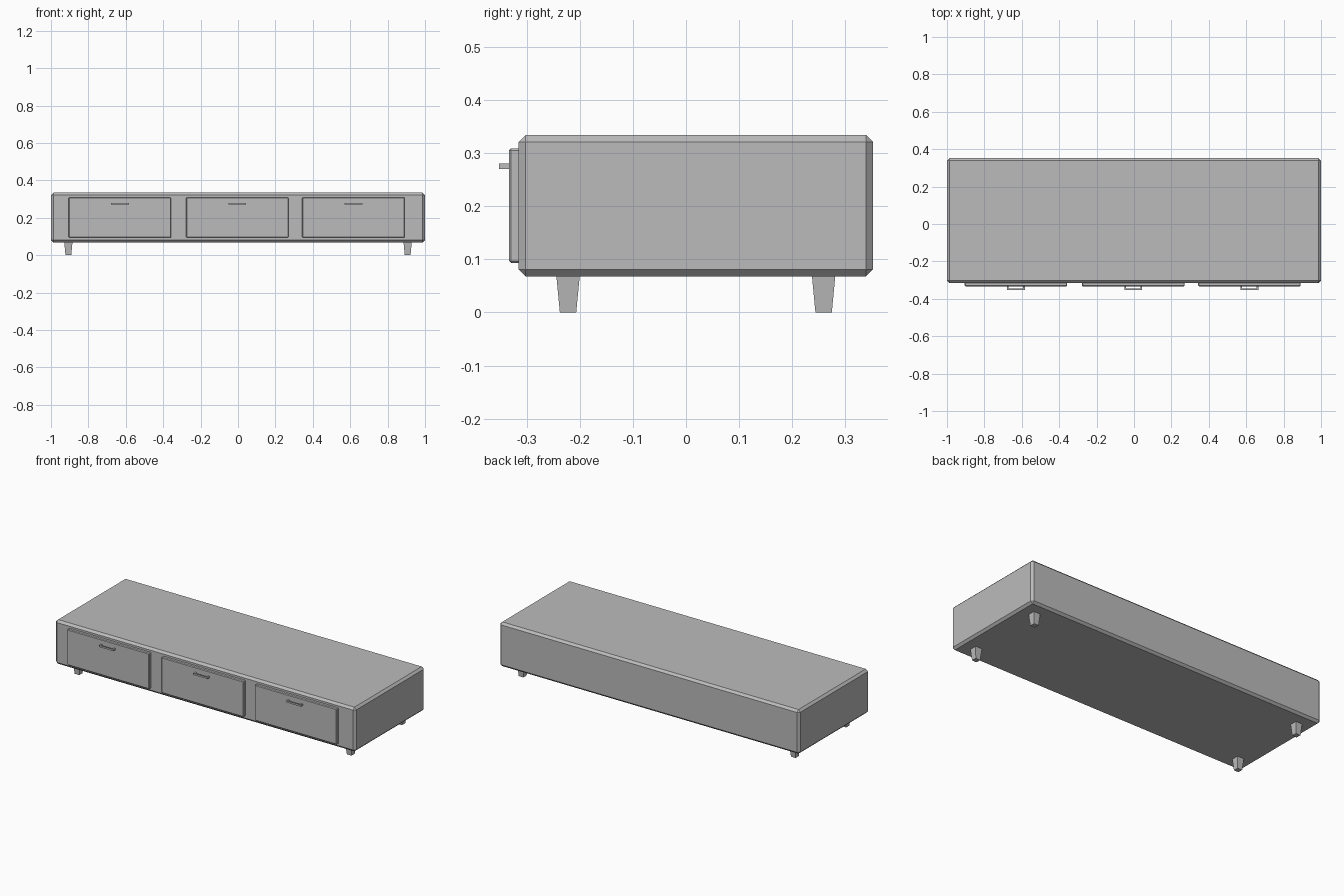
import bpy
import bmesh
from mathutils import Vector

if "Cube" in bpy.data.objects:
    bpy.data.objects.remove(bpy.data.objects["Cube"], do_unlink=True)

# Single matte grey for the whole piece
grey = bpy.data.materials.new("plain_grey")
grey.use_nodes = True
colour = (0.5, 0.5, 0.5, 1)
grey.diffuse_color = colour
grey.node_tree.nodes["Principled BSDF"].inputs["Base Color"].default_value = colour


def finish(bm, name):
    bmesh.ops.recalc_face_normals(bm, faces=bm.faces)
    mesh = bpy.data.meshes.new(name)
    bm.to_mesh(mesh)
    bm.free()
    mesh.materials.append(grey)
    obj = bpy.data.objects.new(name, mesh)
    bpy.context.collection.objects.link(obj)
    return obj


def box(name, low, high, chamfer=0, taper=1):
    """Box between two corners, with optional chamfer and narrowed bottom."""
    low, high = Vector(low), Vector(high)
    middle, size = (low + high) / 2, high - low
    bm = bmesh.new()
    bmesh.ops.create_cube(bm, size=1)
    for v in bm.verts:
        scale = taper if v.co.z < 0 else 1
        v.co = middle + Vector((v.co.x * size.x * scale, v.co.y * size.y * scale, v.co.z * size.z))
    if chamfer:
        bmesh.ops.bevel(bm, geom=bm.edges[:], offset=chamfer, segments=1,
                        affect='EDGES', profile=0.5)
    return finish(bm, name)


def handle(name, x, z):
    """Bracket pull: a U outline extruded upward."""
    back, inner, front = -0.332, -0.345, -0.352
    half, post = 0.048, 0.009
    outline = [(-half, back), (-half, front), (half, front), (half, back),
               (half - post, back), (half - post, inner),
               (post - half, inner), (post - half, back)]
    bm = bmesh.new()
    face = bm.faces.new([bm.verts.new((x + px, py, z - 0.005)) for px, py in outline])
    extruded = bmesh.ops.extrude_face_region(bm, geom=[face])
    bmesh.ops.translate(bm, vec=(0, 0, 0.01),
                        verts=[g for g in extruded["geom"] if isinstance(g, bmesh.types.BMVert)])
    return finish(bm, name)


# Cabinet body
box("cabinet_body", (-1, -0.315, 0.068), (1, 0.352, 0.334), chamfer=0.013)

# Drawer fronts and their pulls
for side, x in (("right", -0.632), ("middle", -0.004), ("left", 0.617)):
    box(f"drawer_{side}", (x - 0.274, -0.333, 0.093), (x + 0.274, -0.3, 0.309), chamfer=0.004)
    handle(f"handle_{side}", x, 0.275)

# Tapered feet
for side, x in (("right", -0.907), ("left", 0.907)):
    for end, y in (("front", -0.222), ("back", 0.259)):
        box(f"leg_{end}_{side}", (x - 0.022, y - 0.022, 0),
            (x + 0.022, y + 0.022, 0.069), taper=0.7)
